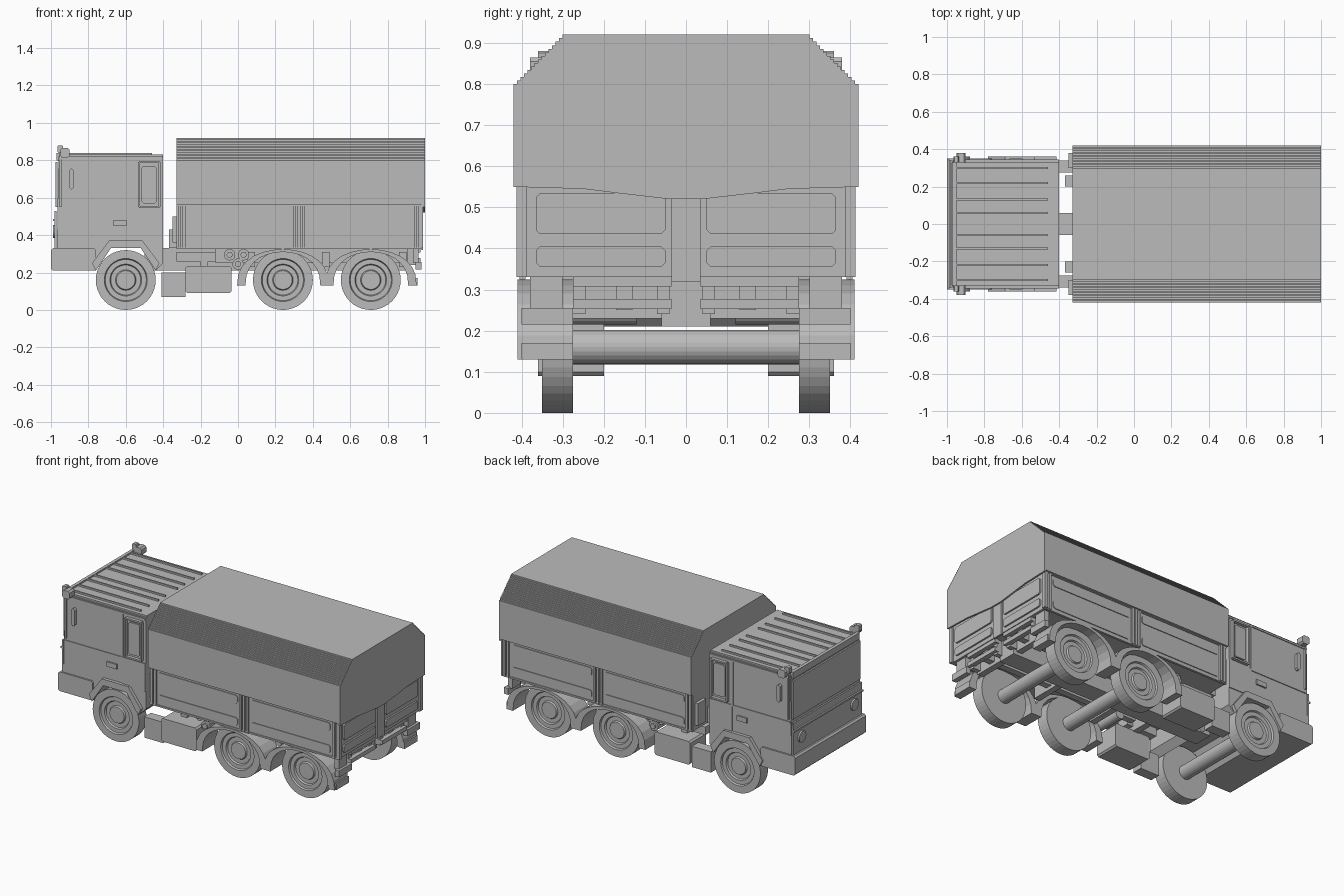
import bpy, bmesh, math
from mathutils import Vector

default_cube = bpy.data.objects.get("Cube")
if default_cube:
    bpy.data.objects.remove(default_cube)

grey = bpy.data.materials.new("plain grey")
grey.use_nodes = True
colour = (0.5, 0.5, 0.5, 1)
grey.diffuse_color = colour
grey.node_tree.nodes["Principled BSDF"].inputs["Base Color"].default_value = colour

# Shared levels and planes
FRONT, BACK = -1, 1
CAB_FRONT, CAB_BACK, CAB_SIDE, CAB_TOP = -0.97, -0.4, 0.34, 0.83
CAB_BOTTOM, BUMPER_TOP, WAIST = 0.21, 0.33, 0.53
BED_FRONT, BED_BACK, BED_SIDE = -0.33, 0.98, 0.4
BED_BOTTOM, BED_TOP = 0.33, 0.56
CANVAS_SIDE, CANVAS_EAVE, CANVAS_TOP, SLOPE = 0.42, 0.8, 0.92, 0.12
WHEEL_RADIUS, WHEEL_INNER, WHEEL_OUTER = 0.16, 0.275, 0.35
FRONT_AXLE, REAR_AXLES = -0.6, (0.24, 0.71)
THIN = 0.01


def finish(name, bm, mirror=False):
    """Turn a bmesh into an object, optionally mirrored to the other side."""
    bmesh.ops.recalc_face_normals(bm, faces=bm.faces)
    mesh = bpy.data.meshes.new(name)
    bm.to_mesh(mesh)
    bm.free()
    mesh.materials.append(grey)
    obj = bpy.data.objects.new(name, mesh)
    bpy.context.collection.objects.link(obj)
    if mirror:
        modifier = obj.modifiers.new("mirror", 'MIRROR')
        modifier.use_axis = (False, True, False)
        modifier.use_mirror_merge = False


def add_prism(bm, outline, start, end, along='y'):
    """Extrude an outline: xz points along y, or yz points along x."""
    def place(point, depth):
        u, v = point
        return Vector((u, depth, v)) if along == 'y' else Vector((depth, u, v))
    near = [bm.verts.new(place(point, start)) for point in outline]
    far = [bm.verts.new(place(point, end)) for point in outline]
    bm.faces.new(near)
    bm.faces.new(far[::-1])
    for i in range(len(near)):
        bm.faces.new((near[i - 1], near[i], far[i], far[i - 1]))


def prism(name, outlines, span, along='y', mirror=False):
    bm = bmesh.new()
    for outline in outlines:
        add_prism(bm, outline, *span, along)
    finish(name, bm, mirror)


def rect(u, v, cut=0):
    """Rectangle outline between two ranges, with optional cut corners."""
    (left, right), (low, high) = u, v
    if not cut:
        return [(left, low), (right, low), (right, high), (left, high)]
    return [(left + cut, low), (right - cut, low), (right, low + cut), (right, high - cut),
            (right - cut, high), (left + cut, high), (left, high - cut), (left, low + cut)]


def around(centre, width):
    return centre - width / 2, centre + width / 2


def box(name, x, y, z, mirror=False):
    prism(name, [rect(x, z)], y, mirror=mirror)


def circle(u, v, radius, sides=24):
    turns = [math.tau * i / sides for i in range(sides)]
    return [(u + radius * math.cos(t), v + radius * math.sin(t)) for t in turns]


# Wheels: tyre, rim recess and hub as a spun profile, with a thick axle
profile = [(0, WHEEL_INNER), (WHEEL_RADIUS, WHEEL_INNER), (WHEEL_RADIUS, WHEEL_OUTER),
           (0.115, WHEEL_OUTER), (0.11, CAB_SIDE), (0.085, CAB_SIDE), (0.08, BED_BOTTOM),
           (0.055, BED_BOTTOM), (0.05, CAB_SIDE), (0, CAB_SIDE)]
for axle_x in (FRONT_AXLE, *REAR_AXLES):
    bm = bmesh.new()
    verts = [bm.verts.new((axle_x + radius, y, WHEEL_RADIUS)) for radius, y in profile]
    edges = [bm.edges.new(pair) for pair in zip(verts, verts[1:])]
    bmesh.ops.spin(bm, geom=verts + edges, cent=(axle_x, 0, WHEEL_RADIUS), axis=(0, 1, 0),
                   angle=math.tau, steps=40)
    bmesh.ops.remove_doubles(bm, verts=bm.verts, dist=0.0005)
    finish("wheel_pair", bm, mirror=True)
    prism("axle", [circle(axle_x, WHEEL_RADIUS, 0.042)], (-WHEEL_INNER, WHEEL_INNER))


# Rear mudguards: flattened half rings over the wheels
def arch(centre, reach, height, foot=0.13, segments=14):
    angles = [math.pi * i / segments for i in range(segments + 1)]
    return [(centre + reach * math.cos(a), foot + height * math.sin(a) ** 0.8) for a in angles]


for axle_x in REAR_AXLES:
    band = arch(axle_x, 0.245, 0.195) + arch(axle_x, 0.2, 0.18)[::-1]
    prism("rear_mudguard", [band], (WHEEL_INNER, BED_SIDE + THIN), mirror=True)


# Cab, with the front wheel arch in its lower edge
def wheel_opening(rise, spread):
    """Four points of the angular opening, from front to back."""
    low, high = CAB_BOTTOM + rise, BUMPER_TOP + rise
    return [(FRONT_AXLE - spread * 2, low), (FRONT_AXLE - spread, high),
            (FRONT_AXLE + spread, high), (FRONT_AXLE + spread * 2, low)]


opening = wheel_opening(0, 0.08)
cab_outline = [(CAB_FRONT, CAB_BOTTOM), *opening, (CAB_BACK, CAB_BOTTOM + THIN * 4),
               (CAB_BACK, CAB_TOP - THIN), (CAB_FRONT + THIN, CAB_TOP - THIN)]
prism("cab_body", [cab_outline], (-CAB_SIDE, CAB_SIDE))
prism("front_arch_trim", [opening + wheel_opening(0.04, 0.09)[::-1]],
      (BED_BOTTOM, CAB_SIDE + THIN * 2), mirror=True)
box("cab_roof", x=(CAB_FRONT + THIN, CAB_BACK), y=(-BUMPER_TOP, BUMPER_TOP), z=(CAB_TOP - THIN, CAB_TOP))
for rib_y in (0.06, 0.13, 0.22, 0.3):
    box("roof_rib", x=(-0.95, -0.46), y=around(rib_y, THIN), z=(CAB_TOP, CAB_TOP + THIN), mirror=True)
box("roof_front_edge", x=(CAB_FRONT, CAB_FRONT + THIN * 2), y=(-BUMPER_TOP, BUMPER_TOP),
    z=(CAB_TOP - THIN * 3, CAB_TOP + THIN))

# Bumper and front face
bumper = rect((FRONT, -0.76), (CAB_BOTTOM, BUMPER_TOP), cut=THIN)
prism("front_bumper", [bumper], (-CAB_SIDE - THIN, CAB_SIDE + THIN))
FACE = (CAB_FRONT - THIN, CAB_FRONT)
box("grille_panel", x=FACE, y=(-CAB_SIDE, CAB_SIDE), z=(BUMPER_TOP, WAIST))
box("windscreen", x=around(CAB_FRONT, THIN), y=(-BUMPER_TOP, BUMPER_TOP), z=(WAIST + THIN * 2, CAB_TOP - THIN * 4))
box("grille_bar", x=(FACE[0] - THIN, CAB_FRONT), y=(-CAB_SIDE, CAB_SIDE), z=around(0.48, THIN))
prism("headlight", [circle(0.26, 0.42, 0.035)], (FACE[0] - THIN, CAB_FRONT), along='x', mirror=True)


# Cab sides: trim, window, handles and mirrors
def on_cab(name, x, z, depth=THIN, cut=0):
    prism(name, [rect(x, z, cut)], (CAB_SIDE - THIN, CAB_SIDE + depth), mirror=True)


DOOR_BACK = -0.56
for trim_z in (WAIST, CAB_TOP - THIN * 2):
    on_cab("cab_trim", x=(CAB_FRONT + THIN, CAB_BACK), z=around(trim_z, THIN), depth=THIN / 2)
on_cab("door_seam", x=around(DOOR_BACK, THIN), z=(WAIST, CAB_TOP - THIN * 2), depth=THIN / 2)
on_cab("rear_side_panel", x=(DOOR_BACK, CAB_BACK), z=(0.36, WAIST), depth=THIN / 2)
WINDOW_X, WINDOW_Z = (-0.53, -0.42), (0.55, 0.79)
for side_x in WINDOW_X:
    on_cab("window_upright", x=around(side_x, THIN), z=WINDOW_Z, depth=THIN * 2)
for edge_z in WINDOW_Z:
    on_cab("window_crossbar", x=WINDOW_X, z=around(edge_z, THIN), depth=THIN * 2)
on_cab("side_window", x=around(sum(WINDOW_X) / 2, 0.08), z=around(sum(WINDOW_Z) / 2, 0.2), cut=THIN)
on_cab("door_handle", x=around(-0.63, 0.07), z=around(0.465, 0.03))
on_cab("grab_handle", x=around(-0.89, 0.025), z=around(0.7, 0.11), depth=THIN * 2, cut=THIN)
on_cab("mirror_post", x=around(-0.95, THIN), z=(WINDOW_Z[0], CAB_TOP + THIN * 2))
on_cab("mirror", x=around(-0.925, 0.05), z=around(0.84, 0.05), depth=THIN * 4, cut=THIN)
on_cab("mirror_cap", x=around(-0.95, 0.03), z=around(0.86, 0.04), depth=THIN * 2, cut=THIN / 2)

# Chassis beams, crossmembers and lockers
box("chassis_beam", x=(-0.5, 0.92), y=(-0.06, 0.06), z=(CAB_BOTTOM, BED_BOTTOM))
box("chassis_rail", x=(-0.12, 0.95), y=around(0.15, 0.04), z=(0.25, BED_BOTTOM), mirror=True)
box("front_rail", x=(BED_FRONT, -0.12), y=around(0.24, 0.08), z=(0.26, 0.31), mirror=True)
for cross_x in (-0.18, 0.07, 0.47, 0.88):
    box("crossmember", x=around(cross_x, 0.04), y=(-WHEEL_INNER, WHEEL_INNER), z=around(0.27, 0.08))
prism("side_tank", [rect((-0.28, -0.035), (0.09, 0.235), cut=THIN)], (0.2, 0.36), mirror=True)
box("side_locker", x=(-0.41, -0.28), y=(WHEEL_INNER, CAB_SIDE), z=(0.07, 0.2), mirror=True)

# Cluster of three air tanks with end caps
for tank_x, tank_z in ((-0.045, 0.295), (0.03, 0.295), (0, 0.245)):
    prism("air_tank", [circle(tank_x, tank_z, 0.03)], (0.12, 0.32), mirror=True)
    prism("air_tank_cap", [circle(tank_x, tank_z, 0.016)], (0.32, BED_BOTTOM), mirror=True)

# Cargo bed with posts, rails and ribbed side boards
box("bed_core", x=(BED_FRONT, BED_BACK), y=(-BED_SIDE, BED_SIDE), z=(BED_BOTTOM, BED_TOP))
box("bed_front_step", x=(BED_FRONT - THIN * 4, BED_FRONT), y=around(0.23, 0.06), z=(BED_BOTTOM, 0.43), mirror=True)
box("bed_front_bracket", x=(BED_FRONT - THIN * 2, BED_FRONT), y=around(CAB_SIDE, 0.08), z=(0.36, 0.5), mirror=True)
SKIN = (BED_SIDE - THIN, BED_SIDE + THIN)
SHALLOW = (BED_SIDE - THIN, BED_SIDE + THIN / 2)
BED_MIDDLE = (BED_FRONT + BED_BACK) / 2
for post_x, bars in ((BED_FRONT + THIN * 3, 2), (BED_MIDDLE, 3), (BED_BACK - THIN * 2, 2)):
    for i in range(bars):
        bar_x = post_x + (i - (bars - 1) / 2) * THIN * 2.4
        box("bed_post", x=around(bar_x, THIN * 1.6), y=SKIN, z=(BED_BOTTOM, BED_TOP), mirror=True)
for rail_z in (BED_BOTTOM, BED_TOP):
    box("bed_rail", x=(BED_FRONT, BED_BACK), y=SHALLOW, z=around(rail_z, THIN), mirror=True)
RIB_ROWS = (0.375, 0.515)
ribs = [rect(around(BED_MIDDLE + side * 0.32, 0.55), around(row, 0.05), cut=THIN)
        for side in (-1, 1) for row in RIB_ROWS]
prism("side_board_ribs", ribs, SHALLOW, mirror=True)

# Tailgate
GATE = (BED_BACK, BED_BACK + THIN)
gate_panels = [rect((0.05, 0.365), around(row, height), cut=THIN) for row, height in zip((0.38, 0.485), (0.05, 0.1))]
prism("tailgate_panels", gate_panels, GATE, along='x', mirror=True)
box("tailgate_centre", x=GATE, y=around(0, 0.07), z=(BED_BOTTOM - THIN, WAIST))
box("tailgate_post", x=GATE, y=around(BED_SIDE, 0.025), z=(BED_BOTTOM, BED_TOP), mirror=True)

# Canvas cover: shoulders built as fine steps, rear flap with a sagging hem
STEPS = 14
shoulder = [(CANVAS_SIDE, CANVAS_EAVE)]
for i in range(STEPS):
    y = CANVAS_SIDE - SLOPE * (i + 1) / STEPS
    shoulder += [(y, CANVAS_EAVE + SLOPE * k / STEPS) for k in (i, i + 1)]


def canvas(name, hem, span):
    half = hem + shoulder
    prism(name, [half + [(-y, z) for y, z in reversed(half)]], span, along='x')


canvas("canvas_cover", [(CANVAS_SIDE, BED_TOP)], (BED_FRONT, BED_BACK + THIN))
sag = [(0.04, 0.52), (0.17, 0.535), (0.25, 0.545), (CANVAS_SIDE, 0.55)]
canvas("canvas_back_flap", sag, (BED_BACK + THIN, BACK))

# Rear bars, lamps and mudguard tips
for bar_z in (0.265, 0.32):
    box("rear_bar", x=around(0.96, 0.03), y=(0.035, WHEEL_INNER), z=around(bar_z, 0.025), mirror=True)
for strut_y in (0.055, 0.26):
    box("rear_strut", x=around(0.93, 0.05), y=around(strut_y, 0.03), z=(0.24, BED_BOTTOM), mirror=True)
box("rear_lamp", x=around(0.965, 0.03), y=(WHEEL_INNER, BED_SIDE), z=around(0.235, 0.04), mirror=True)
box("lamp_bracket", x=around(0.95, 0.03), y=around(CAB_SIDE, 0.08), z=(0.25, BED_BOTTOM), mirror=True)
box("mudguard_tip", x=around(0.94, 0.04), y=(WHEEL_INNER, BED_SIDE), z=(0.13, 0.17), mirror=True)
